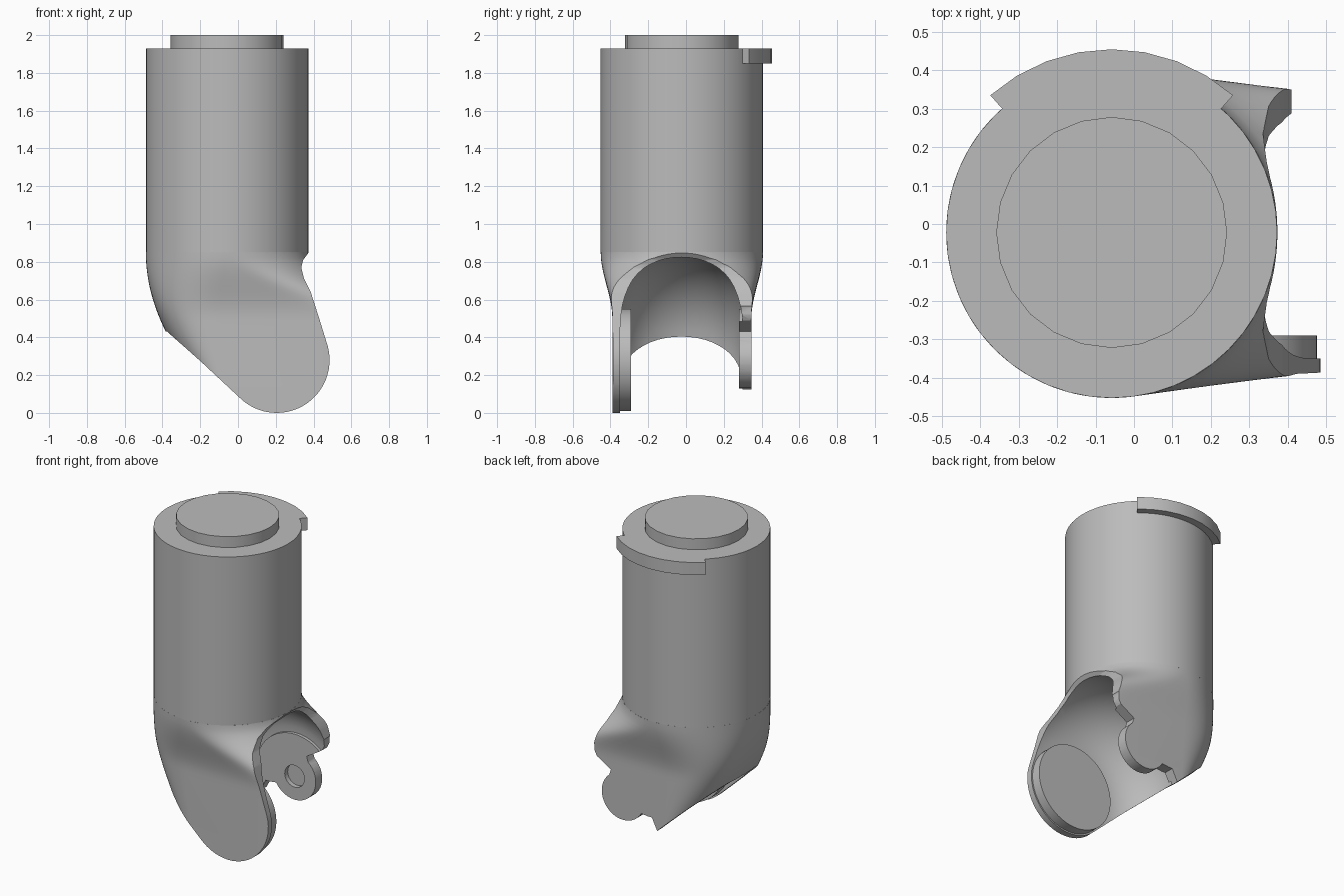
import bpy, bmesh, math
from math import sin, cos, pi, sqrt, radians

if "Cube" in bpy.data.objects:
    bpy.data.objects.remove(bpy.data.objects["Cube"], do_unlink=True)

CX, CY, R = -0.058, -0.022, 0.43      # sleeve axis and radius
PX, PZ = 0.205, 0.28                  # pivot of the fork

grey = bpy.data.materials.new("plain grey")
grey.use_nodes = True
grey.diffuse_color = (0.5, 0.5, 0.5, 1)
grey.node_tree.nodes["Principled BSDF"].inputs["Base Color"].default_value = (0.5, 0.5, 0.5, 1)


def loft(name, rings):
    """Skin closed rings of equal length and cap both ends."""
    bm = bmesh.new()
    loops = [[bm.verts.new(p) for p in ring] for ring in rings]
    n = len(loops[0])
    for a, b in zip(loops, loops[1:]):
        for i in range(n):
            j = (i + 1) % n
            bm.faces.new((a[i], a[j], b[j], b[i]))
    bm.faces.new(loops[0])
    bm.faces.new(loops[-1])
    bmesh.ops.recalc_face_normals(bm, faces=bm.faces)
    mesh = bpy.data.meshes.new(name)
    bm.to_mesh(mesh)
    bm.free()
    mesh.materials.append(grey)
    ob = bpy.data.objects.new(name, mesh)
    bpy.context.collection.objects.link(ob)
    return ob


def arc(x, y, r, start, end, n):
    angles = [radians(start + (end - start) * i / n) for i in range(n + 1)]
    return [(x + r * cos(a), y + r * sin(a)) for a in angles]


def plan_prism(name, pts, z0, z1):
    return loft(name, [[(x, y, z) for x, y in pts] for z in (z0, z1)])


def side_prism(name, pts, y0, y1):
    return loft(name, [[(x, y, z) for x, z in pts] for y in (y0, y1)])


def carve(ob, cutter, operation="DIFFERENCE"):
    mod = ob.modifiers.new("cut", "BOOLEAN")
    mod.operation, mod.solver, mod.object = operation, "EXACT", cutter
    cutter.hide_render = True
    bpy.context.view_layer.objects.active = ob
    bpy.ops.object.modifier_apply(modifier=mod.name)
    bpy.data.objects.remove(cutter, do_unlink=True)


def smooth(ob, angle):
    bpy.ops.object.select_all(action="DESELECT")
    ob.select_set(True)
    bpy.context.view_layer.objects.active = ob
    bpy.ops.object.shade_smooth_by_angle(angle=radians(angle))


# Upper sleeve, top disc and locating lip
sleeve = plan_prism("sleeve", arc(CX, CY, R, 0, 352.5, 47), 0.85, 1.93)
disc = plan_prism("top_disc", arc(CX, CY, 0.30, 0, 345, 23), 1.92, 2.0)
lip = plan_prism("locating_lip", arc(CX, CY, 0.476, 48.5, 131.5, 8)
                 + arc(CX, CY, 0.41, 131.5, 48.5, 8), 1.85, 1.93)


# Elbow: round section that flattens into a fork
def section(z, n=96):
    t = min(max((0.85 - z) / 0.35, 0), 1)
    t = t * t * (3 - 2 * t)
    left = R - 0.6 * max(0.85 - z, 0) ** 2
    ring = []
    for i in range(n):
        a = 2 * pi * (i + 0.5) / n
        c, s = cos(a), sin(a)
        power = 0.2 if c > 0 else 0.7
        flat_x = (0.68 if c > 0 else -left) * abs(c) ** power
        flat_y = math.copysign(0.368 * abs(s) ** power, s)
        round_x = c * (R if c > 0 else left)
        ring.append((CX + round_x * (1 - t) + flat_x * t,
                     CY + R * s * (1 - t) + flat_y * t, z))
    return ring


elbow = loft("fork_elbow", [section(0.851 - 0.9 * i / 30) for i in range(31)])

# Side outline of the fork
outline = [(-0.6, 0.9), (-0.6, 0.43), (-0.375, 0.43), (-0.2, 0.275)]
outline += arc(PX, PZ, 0.28, 225, 375, 24)
outline += [(0.43, 0.5), (0.385, 0.64), (0.35, 0.71), (0.335, 0.77),
            (0.345, 0.81), (0.375, 0.85), (0.375, 0.9)]
carve(elbow, side_prism("outline_cutter", outline, -0.6, 0.6), "INTERSECT")

# Swept clearance between the two ears, leaving a round boss on each ear
half, mid, boss = 0.325, -0.025, 0.27
profile = [(-0.29, 0.001), (-0.29, boss)]
for i in range(25):
    a = pi - pi * i / 24
    profile.append((mid + half * cos(a), boss + 0.295 * sin(a)))
profile += [(0.28, boss), (0.28, 0.001)]
clearance = loft("clearance_cutter", [
    [(PX + r * cos(2 * pi * i / 64), y, PZ + r * sin(2 * pi * i / 64)) for i in range(64)]
    for y, r in profile])
carve(elbow, clearance)

# Back ear is trimmed to a small eye with a notch on each side
trim = [(0.6, 0.52), (0.405, 0.52), (0.39, 0.49), (0.29, 0.43)]
trim += arc(PX, PZ, 0.15, 50, -150, 24)
trim += [(0.03, 0.2), (0.0, 0.2), (-0.05, 0.1), (-0.05, -0.1), (0.6, -0.1)]
carve(elbow, side_prism("ear_cutter", trim, 0.15, 0.6))
side_nib = [(0.6, 0.9), (0.6, 0.5), (0.405, 0.5), (0.405, 0.56)]
carve(elbow, side_prism("nib_cutter", side_nib, 0.15, 0.6))

# Pivot recess inside the back ear
carve(elbow, side_prism("recess_cutter", arc(PX, PZ, 0.07, 0, 345, 23), 0.2, 0.31))

for ob in (sleeve, disc, lip, elbow):
    smooth(ob, 30)
